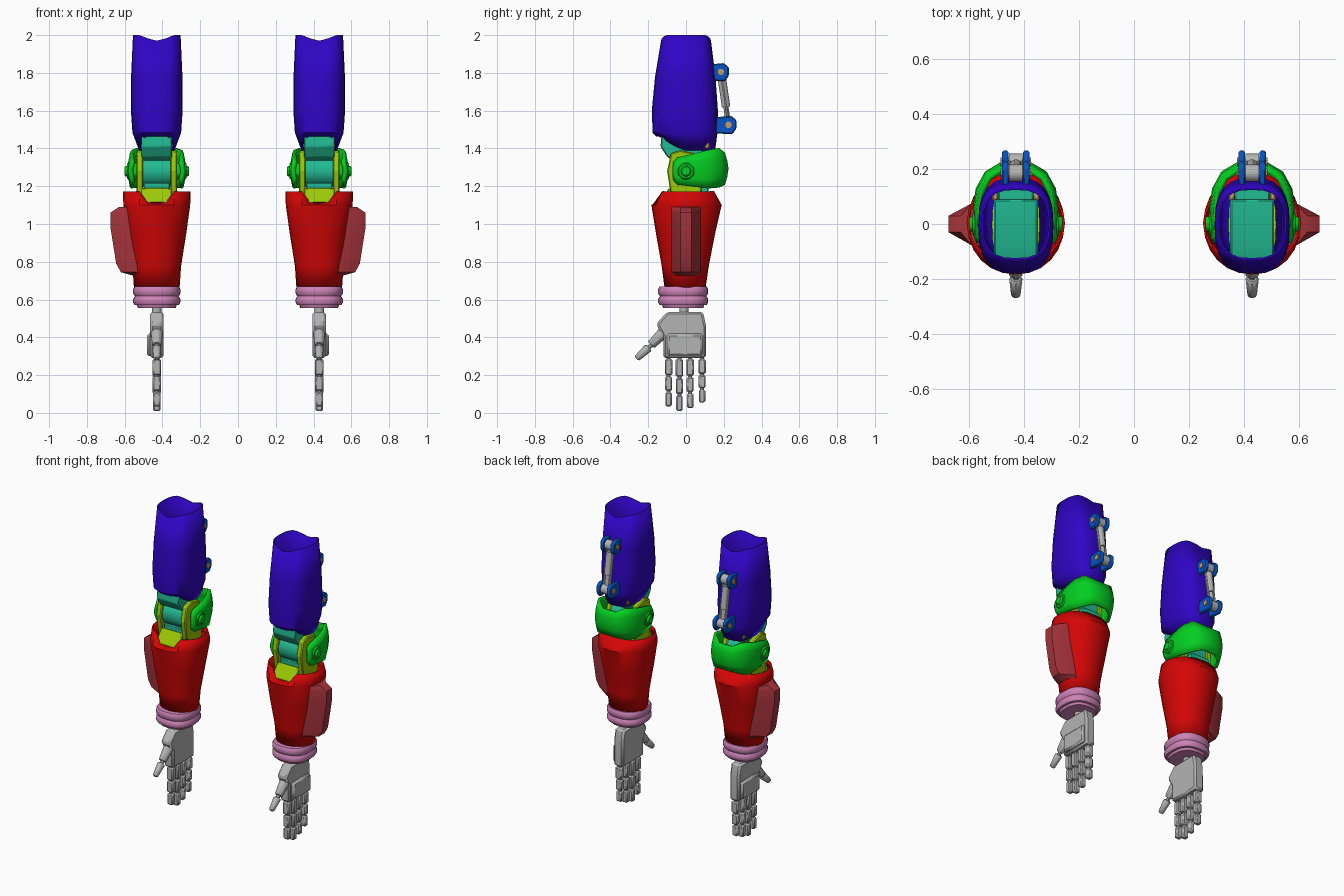
import bpy, bmesh, math
from mathutils import Vector, Matrix

cube = bpy.data.objects.get("Cube")
if cube:
    bpy.data.objects.remove(cube, do_unlink=True)

CX = 0.43  # centre line of the left arm; everything is mirrored to the right


def material(name, rgb):
    m = bpy.data.materials.new(name)
    m.use_nodes = True
    col = [(c / 255) ** 2.2 for c in rgb] + [1]
    m.diffuse_color = col
    m.node_tree.nodes["Principled BSDF"].inputs["Base Color"].default_value = col
    return m


INDIGO = material("indigo", (51, 13, 195))
TEAL = material("teal", (38, 185, 145))
OLIVE = material("lime", (155, 200, 15))
GREEN = material("green", (12, 205, 38))
RED = material("red", (210, 14, 14))
ROSE = material("dusty red", (165, 55, 62))
PINK = material("pink", (205, 130, 182))
GREY = material("grey", (178, 178, 178))
BLUE = material("bracket blue", (12, 85, 195))
TAN = material("tan", (190, 155, 105))


def finish(bm, name, mat, bevel=0, thick=0, angle=35):
    """Turn a bmesh into a mirrored pair."""
    bmesh.ops.recalc_face_normals(bm, faces=bm.faces)
    me = bpy.data.meshes.new(name)
    bm.to_mesh(me)
    bm.free()
    me.materials.append(mat)
    ob = bpy.data.objects.new(name, me)
    bpy.context.collection.objects.link(ob)
    bpy.ops.object.select_all(action='DESELECT')
    ob.select_set(True)
    bpy.context.view_layer.objects.active = ob
    bpy.ops.object.shade_smooth_by_angle(angle=math.radians(angle))
    if thick:
        s = ob.modifiers.new("wall", 'SOLIDIFY')
        s.thickness, s.offset = thick, 0
    if bevel:
        b = ob.modifiers.new("edges", 'BEVEL')
        b.width, b.segments, b.limit_method = bevel, 1, 'ANGLE'
    ob.modifiers.new("pair", 'MIRROR').use_mirror_merge = False
    return ob


def strips(bm, rows, closed):
    """Join rows of points with quads."""
    vs = [[bm.verts.new(p) for p in r] for r in rows]
    for a, b in zip(vs, vs[1:]):
        n = len(a)
        for i in range(n if closed else n - 1):
            j = (i + 1) % n
            bm.faces.new((a[i], a[j], b[j], b[i]))
    return vs


def loft(name, mat, rings, power=2.3, rim=None, thick=0, cap=False, seg=24):
    """Rings are (z, half width, front y, back y); rim shifts z by ring and angle."""
    rows = []
    for k, (z, rx, y0, y1) in enumerate(rings):
        row = []
        for i in range(seg):
            a = math.tau * i / seg
            c, s = math.cos(a), math.sin(a)
            x = rx * math.copysign(abs(c) ** (2 / power), c)
            y = (y0 + y1) / 2 + (y1 - y0) / 2 * math.copysign(abs(s) ** (2 / power), s)
            row.append((CX + x, y, z + (rim(k, c, s) if rim else 0)))
        rows.append(row)
    bm = bmesh.new()
    vs = strips(bm, rows, True)
    if cap:
        bm.faces.new(vs[0])
        bm.faces.new(vs[-1])
    return finish(bm, name, mat, thick=thick)


def prism(name, mat, pts, x0, x1, bevel=0.006):
    """Side outline in (y, z) pushed out from x0 to x1."""
    bm = bmesh.new()
    a, b = strips(bm, [[(x, y, z) for y, z in pts] for x in (x0, x1)], True)
    bm.faces.new(a)
    bm.faces.new(b)
    return finish(bm, name, mat, bevel, angle=20)


def box(name, mat, x0, x1, y0, y1, z0, z1, bevel=0.006):
    return prism(name, mat, [(y0, z0), (y1, z0), (y1, z1), (y0, z1)], x0, x1, bevel)


def rod(name, mat, p, q, r, r2=None, sides=12, bevel=0):
    p, q = Vector(p), Vector(q)
    d = q - p
    turn = d.to_track_quat('Z', 'Y').to_matrix().to_4x4()
    bm = bmesh.new()
    bmesh.ops.create_cone(bm, cap_ends=True, segments=sides, radius1=r,
                          radius2=r if r2 is None else r2, depth=d.length,
                          matrix=Matrix.Translation((p + q) / 2) @ turn @
                          Matrix.Rotation(math.pi / sides, 4, 'Z'))
    return finish(bm, name, mat, bevel)


# Upper arm sleeve: saddle-shaped top, raised front at the bottom
def sleeve_rim(k, c, s):
    if k == 0:
        return 0.075 * min(1, max(0, -s * 1.2))
    return 0.03 * min(0, abs(c) * 1.5 - 1) if k == 4 else 0


loft("upper_arm", INDIGO, [(1.39, 0.09, -0.155, 0.15), (1.485, 0.125, -0.173, 0.163),
     (1.6, 0.133, -0.177, 0.165), (1.78, 0.132, -0.16, 0.152), (2.0, 0.122, -0.128, 0.128)],
     2.7, sleeve_rim, 0.008)

# Piston on the back of the upper arm
for tag, y, z, back in (("upper", 0.185, 1.805, 0.13), ("lower", 0.225, 1.525, 0.15)):
    for side in (-1, 1):
        x = CX + side * 0.038
        prism(tag + "_piston_bracket", BLUE,
              [(back, z - 0.045), (y + 0.02, z - 0.05), (y + 0.042, z - 0.02),
               (y + 0.042, z + 0.025), (y + 0.015, z + 0.047), (back, z + 0.04)],
              x - 0.012, x + 0.012)
    rod(tag + "_piston_pin", TAN, (CX - 0.056, y, z), (CX + 0.056, y, z), 0.018, sides=8)
    rod(tag + "_piston_eye", GREY, (CX - 0.024, y, z), (CX + 0.024, y, z), 0.032)
rod("piston_rod", GREY, (CX, 0.185, 1.805), (CX, 0.225, 1.525), 0.014)
rod("piston_barrel", GREY, (CX, 0.191, 1.765), (CX, 0.212, 1.62), 0.023)
for side in (-1, 1):
    x = CX + side * 0.022
    rod("piston_guide", GREY, (x, 0.185, 1.79), (x, 0.225, 1.54), 0.008, sides=8)

# Elbow core
prism("elbow_block", TEAL, [(-0.1, 1.355), (-0.135, 1.41), (-0.13, 1.475), (-0.08, 1.49),
      (0.09, 1.49), (0.09, 1.38), (0.05, 1.33), (-0.05, 1.33)], CX - 0.08, CX + 0.08)
box("elbow_back_block", TEAL, CX - 0.065, CX + 0.065, 0.08, 0.13, 1.38, 1.47)
rod("elbow_drum", TEAL, (CX - 0.075, 0, 1.28), (CX + 0.075, 0, 1.28), 0.085, sides=12)
box("elbow_base", TEAL, CX - 0.07, CX + 0.07, -0.07, 0.12, 1.15, 1.22)
for side in (-1, 1):
    x = CX + side * 0.075
    box("elbow_spacer", TAN, x - 0.012, x + 0.012, 0.085, 0.125, 1.4, 1.46)
    x = CX + side * 0.09
    prism("elbow_cheek", OLIVE, [(-0.075, 1.12), (-0.1, 1.28), (-0.08, 1.375), (-0.03, 1.39),
          (0.06, 1.37), (0.09, 1.28), (0.08, 1.12)], x - 0.018, x + 0.018)
prism("elbow_socket", OLIVE, [(-0.14, 1.04), (-0.14, 1.12), (-0.09, 1.19), (0.1, 1.17),
      (0.1, 1.04)], CX - 0.08, CX + 0.08)

# Elbow guard wrapping round the back: (half width, y, low z, high z)
half = [(0.128, -0.065, 1.235, 1.325), (0.135, -0.045, 1.21, 1.35), (0.138, 0.06, 1.197, 1.375),
        (0.13, 0.12, 1.19, 1.39), (0.1, 0.175, 1.195, 1.4), (0.05, 0.205, 1.21, 1.375)]
path = [(-w, *r) for w, *r in half] + [(w, *r) for w, *r in reversed(half)]
bm = bmesh.new()
rows = []
for t, grow in ((0, 0.96), (0.25, 1.02), (0.5, 1.05), (0.75, 1.02), (1, 0.96)):
    rows.append([(CX + w * grow, y * grow, lo + (hi - lo) * t) for w, y, lo, hi in path])
strips(bm, rows, False)
finish(bm, "elbow_guard", GREEN, thick=0.02, angle=40)
for side in (-1, 1):
    for end, r in ((0.158, 0.047), (0.17, 0.03)):
        rod("elbow_hub", GREEN, (CX + side * 0.09, 0, 1.28), (CX + side * end, 0, 1.28),
            r, sides=8, bevel=0.006)


# Forearm shell with a notch at the front of its rim
def forearm_rim(k, c, s):
    return -0.06 if k == 4 and s < 0 and abs(c) < 0.4 else 0


loft("forearm", RED, [(0.665, 0.117, -0.11, 0.1), (0.78, 0.125, -0.125, 0.117),
     (0.95, 0.152, -0.155, 0.15), (1.1, 0.173, -0.18, 0.185), (1.172, 0.175, -0.14, 0.145)],
     2.1, forearm_rim, 0.008)

# Raised panel on the outer side of the forearm: (z, edge x, ridge x)
bm = bmesh.new()
panel = [(1.092, 0.56, 0.58), (1.09, 0.59, 0.63), (1.06, 0.585, 0.675), (0.98, 0.57, 0.675),
         (0.79, 0.54, 0.645), (0.745, 0.532, 0.62), (0.728, 0.53, 0.56)]
strips(bm, [[(e - 0.05, -0.078, z), (e, -0.078, z), (r, -0.03, z), (r, 0.03, z),
             (e, 0.078, z), (e - 0.05, 0.078, z)] for z, e, r in panel], False)
finish(bm, "forearm_panel", ROSE)

# Ribbed wrist cuff
cuff = [(0.555, 0.1), (0.57, 0.105), (0.572, 0.118), (0.585, 0.125), (0.603, 0.125),
        (0.618, 0.116), (0.632, 0.125), (0.655, 0.125), (0.668, 0.118), (0.67, 0.1)]
loft("wrist_cuff", PINK, [(z, r, -0.015 - r * 1.06, -0.015 + r * 1.06) for z, r in cuff],
     2.5, cap=True)

# Hand
rod("wrist_joint", GREY, (CX, -0.01, 0.52), (CX, -0.01, 0.57), 0.025)
prism("palm", GREY, [(-0.1, 0.535), (0.09, 0.535), (0.106, 0.46), (0.106, 0.29), (-0.12, 0.29),
      (-0.12, 0.4), (-0.158, 0.47)], CX - 0.035, CX + 0.035, 0.012)
prism("palm_pad", GREY, [(-0.1, 0.42), (0.09, 0.42), (0.09, 0.3), (-0.1, 0.3)],
      CX + 0.02, CX + 0.052, 0.012)
for y, tip in ((-0.092, 0.035), (-0.035, 0.01), (0.022, 0.025), (0.085, 0.055)):
    length = 0.285 - tip
    for t0, t1, w in ((0, 0.34, 0.02), (0.37, 0.67, 0.019), (0.7, 1, 0.017)):
        box("finger_segment", GREY, CX - w - 0.003, CX + w + 0.003, y - w, y + w,
            0.285 - length * t1, 0.285 - length * t0, 0.007)
    rod("finger_core", GREY, (CX, y, 0.3), (CX, y, tip + 0.03), 0.012, sides=8)
rod("thumb_base", GREY, (CX, -0.1, 0.445), (CX, -0.185, 0.36), 0.036, 0.026, 8, 0.005)
rod("thumb_core", GREY, (CX, -0.17, 0.37), (CX, -0.22, 0.325), 0.012, sides=8)
rod("thumb_tip", GREY, (CX, -0.197, 0.347), (CX, -0.262, 0.287), 0.026, 0.018, 8, 0.006)
